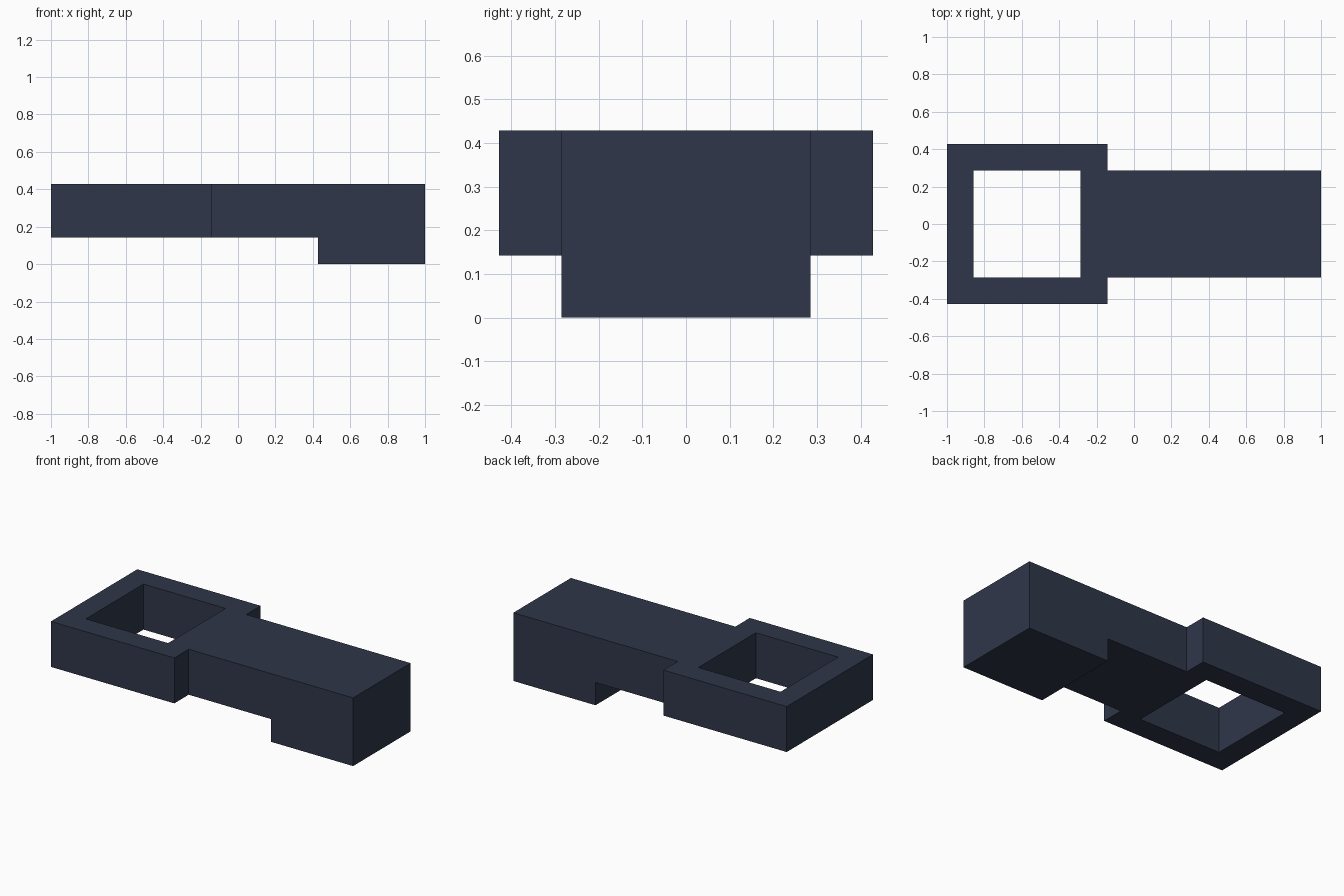
import bpy
import bmesh
from mathutils import Vector

cube = bpy.data.objects.get("Cube")
if cube:
    bpy.data.objects.remove(cube, do_unlink=True)

UNIT = 1 / 7  # every dimension is a whole number of these

slate = bpy.data.materials.new("dark_slate_blue")
slate.use_nodes = True
colour = (0.028, 0.037, 0.067, 1)
slate.diffuse_color = colour
slate.node_tree.nodes["Principled BSDF"].inputs["Base Color"].default_value = colour


def extrude(bm, faces, height):
    """Pull a region of faces up or down, closing its sides."""
    result = bmesh.ops.extrude_face_region(bm, geom=faces)
    verts = [g for g in result["geom"] if isinstance(g, bmesh.types.BMVert)]
    bmesh.ops.translate(bm, verts=verts, vec=Vector((0, 0, height)))


def is_solid(x, y):
    """Plan: a square frame with a square hole, then a straight shank."""
    in_frame = x < -1 and not (-6 < x < -2 and abs(y) < 2)
    in_shank = x > -1 and abs(y) < 2
    return in_frame or in_shank


# Plan of the frame and shank, as cells that share their corners
x_cuts = (-7, -6, -2, -1, 3, 7)
y_cuts = (-3, -2, 2, 3)
bm = bmesh.new()
for x0, x1 in zip(x_cuts, x_cuts[1:]):
    for y0, y1 in zip(y_cuts, y_cuts[1:]):
        if is_solid((x0 + x1) / 2, (y0 + y1) / 2):
            corners = ((x0, y0), (x1, y0), (x1, y1), (x0, y1))
            bm.faces.new([bm.verts.new((x, y, 1)) for x, y in corners])
bmesh.ops.remove_doubles(bm, verts=bm.verts[:], dist=0.01)

# Thickness of the frame and shank
extrude(bm, bm.faces[:], 2)

# Foot block under the far end of the shank
foot = [f for f in bm.faces
        if f.calc_center_median().x > 3 and all(v.co.z < 1.5 for v in f.verts)]
extrude(bm, foot, -1)

bmesh.ops.recalc_face_normals(bm, faces=bm.faces[:])
bmesh.ops.scale(bm, verts=bm.verts[:], vec=Vector((UNIT, UNIT, UNIT)))

mesh = bpy.data.meshes.new("framed_bar")
bm.to_mesh(mesh)
bm.free()
mesh.materials.append(slate)
bpy.context.collection.objects.link(bpy.data.objects.new("framed_bar", mesh))
